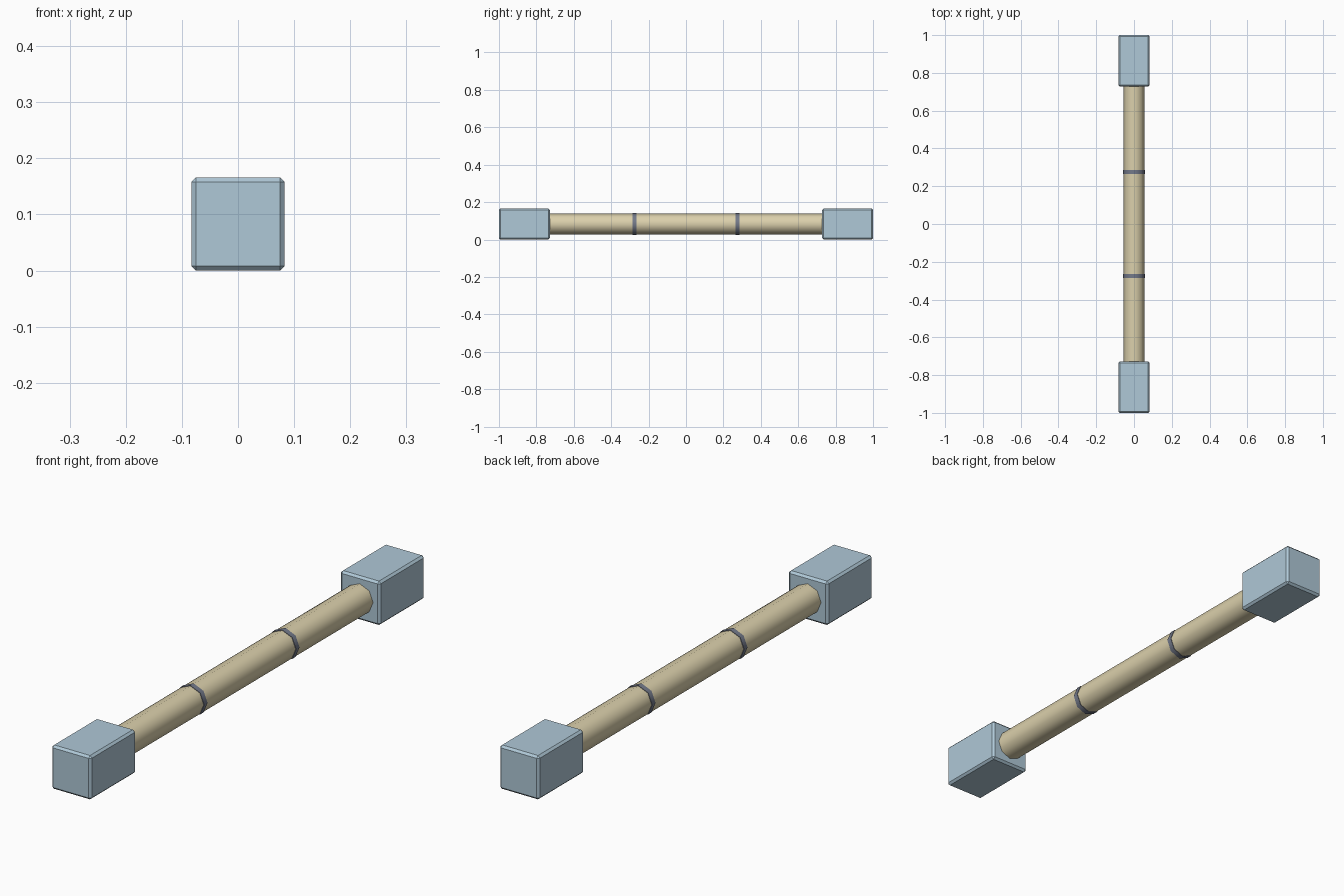
import bpy, math
from mathutils import Matrix

if "Cube" in bpy.data.objects:
    bpy.data.objects.remove(bpy.data.objects["Cube"])


def material(name, rgb):
    m = bpy.data.materials.new(name)
    m.diffuse_color = (*rgb, 1)
    m.use_nodes = True
    m.node_tree.nodes["Principled BSDF"].inputs["Base Color"].default_value = m.diffuse_color
    return m


BLUE = material("pale blue", (0.43, 0.58, 0.68))
TAN = material("tan", (0.71, 0.63, 0.41))
GREY = material("slate grey", (0.17, 0.19, 0.25))
MID_Z = 0.083


def end_block(name, y):
    # chamfered box
    bpy.ops.mesh.primitive_cube_add(size=1, location=(0, y, MID_Z))
    o = bpy.context.object
    o.name = name
    o.data.transform(Matrix.Diagonal((0.166, 0.272, 0.166, 1)))
    b = o.modifiers.new("chamfer", 'BEVEL')
    b.width = 0.008
    b.segments = 1
    o.data.materials.append(BLUE)


def rod(name, y, radius, length, mat):
    # eight-sided rod along y with a corner at the top
    bpy.ops.mesh.primitive_cylinder_add(vertices=8, radius=radius, depth=length,
                                        location=(0, y, MID_Z))
    o = bpy.context.object
    o.name = name
    o.data.transform(Matrix.Rotation(math.pi / 2, 4, 'X'))
    o.data.materials.append(mat)
    bpy.ops.object.shade_smooth_by_angle(angle=math.radians(50))


# central bar
rod("bar", 0, 0.056, 1.5, TAN)

# end blocks and bands
for side, s in (("front", -1), ("back", 1)):
    end_block(side + "_end_block", s * 0.864)
    rod(side + "_band", s * 0.275, 0.058, 0.02, GREY)
